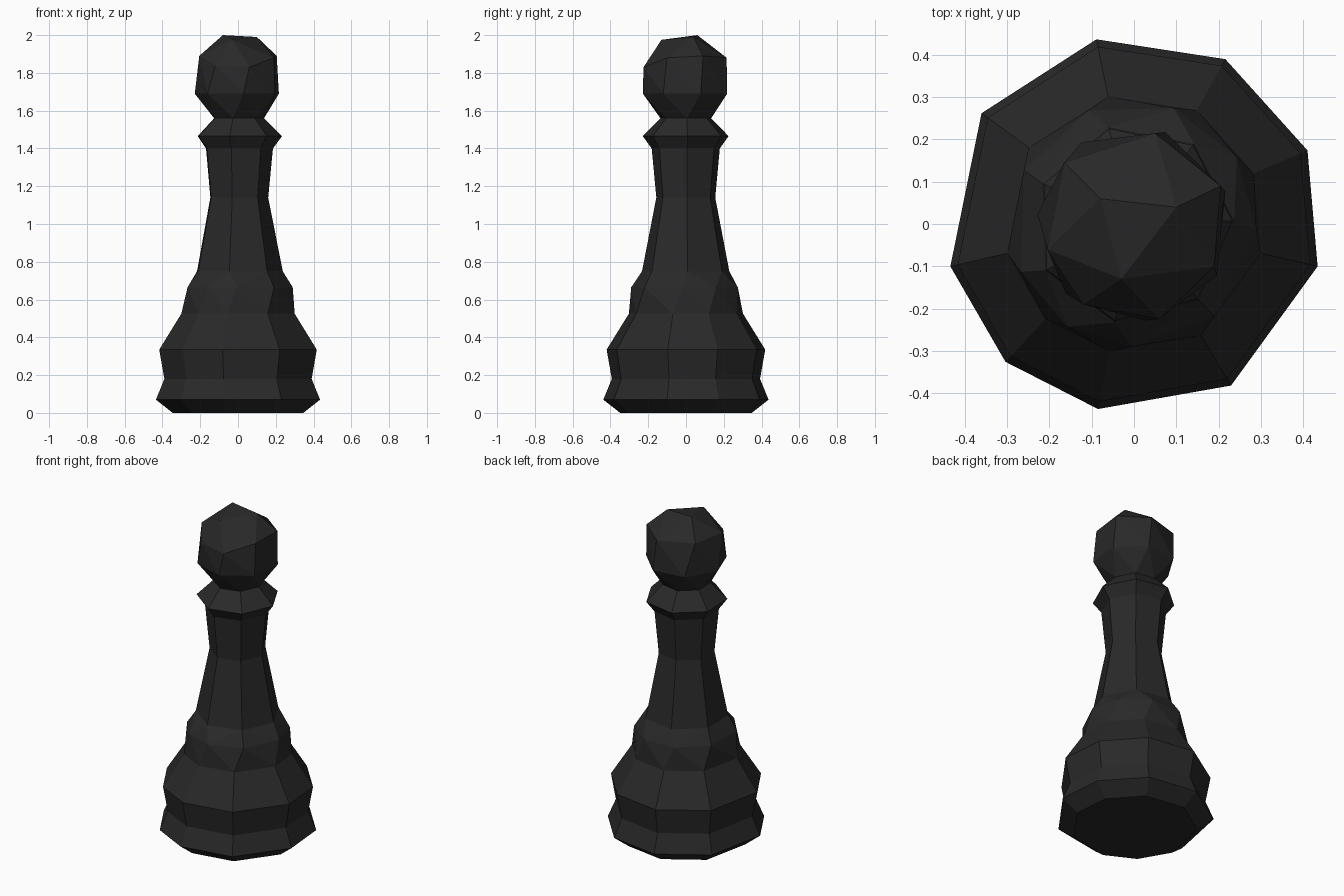
import bpy, bmesh
from math import sin, cos, radians
from mathutils import Vector

if "Cube" in bpy.data.objects:
    bpy.data.objects.remove(bpy.data.objects["Cube"])

mat = bpy.data.materials.new("dark_finish")
mat.diffuse_color = (0.022, 0.022, 0.022, 1)
mat.use_nodes = True
mat.node_tree.nodes["Principled BSDF"].inputs["Base Color"].default_value = mat.diffuse_color

# slightly irregular nine-sided plan for the base, regular seven-sided above
NINE = [101.5, 61, 23, -13, -59, -101, -133, -167, 144]
SEVEN = [-101 + i * 360 / 7 for i in range(7)]


def ring(z, r, angles):
    return [Vector((r * cos(radians(a)), r * sin(radians(a)), z)) for a in angles]


def loft(name, rings, cap_bottom=False, cap_top=False):
    """Skin neighbouring rings (any vertex counts) with the sides of their hull."""
    faces = []
    for i in range(len(rings) - 1):
        tmp = bmesh.new()
        lo = [tmp.verts.new(v) for v in rings[i]]
        hi = [tmp.verts.new(v) for v in rings[i + 1]]
        bmesh.ops.convex_hull(tmp, input=tmp.verts[:])
        lo, hi = set(lo), set(hi)
        for f in tmp.faces:
            vs = set(f.verts)
            if vs <= lo and not (cap_bottom and i == 0):
                continue
            if vs <= hi and not (cap_top and i == len(rings) - 2):
                continue
            faces.append([v.co.copy() for v in f.verts])
        tmp.free()
    bm = bmesh.new()
    for f in faces:
        bm.faces.new([bm.verts.new(c) for c in f])
    bmesh.ops.remove_doubles(bm, verts=bm.verts[:], dist=0.0005)
    bmesh.ops.dissolve_limit(bm, angle_limit=radians(1), verts=bm.verts[:], edges=bm.edges[:])
    me = bpy.data.meshes.new(name)
    bm.to_mesh(me)
    bm.free()
    me.materials.append(mat)
    ob = bpy.data.objects.new(name, me)
    bpy.context.collection.objects.link(ob)
    return ob


shoulder = ring(0.75, 0.237, SEVEN)
shaft_top = ring(1.40, 0.185, SEVEN)
neck = ring(1.56, 0.138, SEVEN)

# stepped base
loft("base", [
    ring(0.0, 0.355, NINE),
    ring(0.07, 0.446, NINE),
    ring(0.18, 0.40, NINE),
    ring(0.335, 0.428, NINE),
    ring(0.525, 0.308, NINE),
    ring(0.665, 0.29, [a + 10 for a in NINE]),
    shoulder], cap_bottom=True)

# waisted shaft
loft("shaft", [shoulder, ring(1.14, 0.16, SEVEN), shaft_top])

# flared collar
loft("collar", [shaft_top, ring(1.465, 0.233, SEVEN), neck])

# faceted round head
upper = [Vector(p) for p in [
    (0.205, 0.09, 1.89), (0.05, 0.215, 1.88), (-0.165, 0.145, 1.89), (-0.205, -0.06, 1.89),
    (-0.12, -0.19, 1.84), (0.06, -0.225, 1.83), (0.19, -0.10, 1.88)]]
crown = [Vector(p) for p in [(-0.08, 0.06, 2.0), (0.10, 0.04, 1.99), (-0.03, -0.13, 1.975)]]
loft("head", [neck, ring(1.69, 0.23, [a + 18 for a in SEVEN]), upper, crown], cap_top=True)
